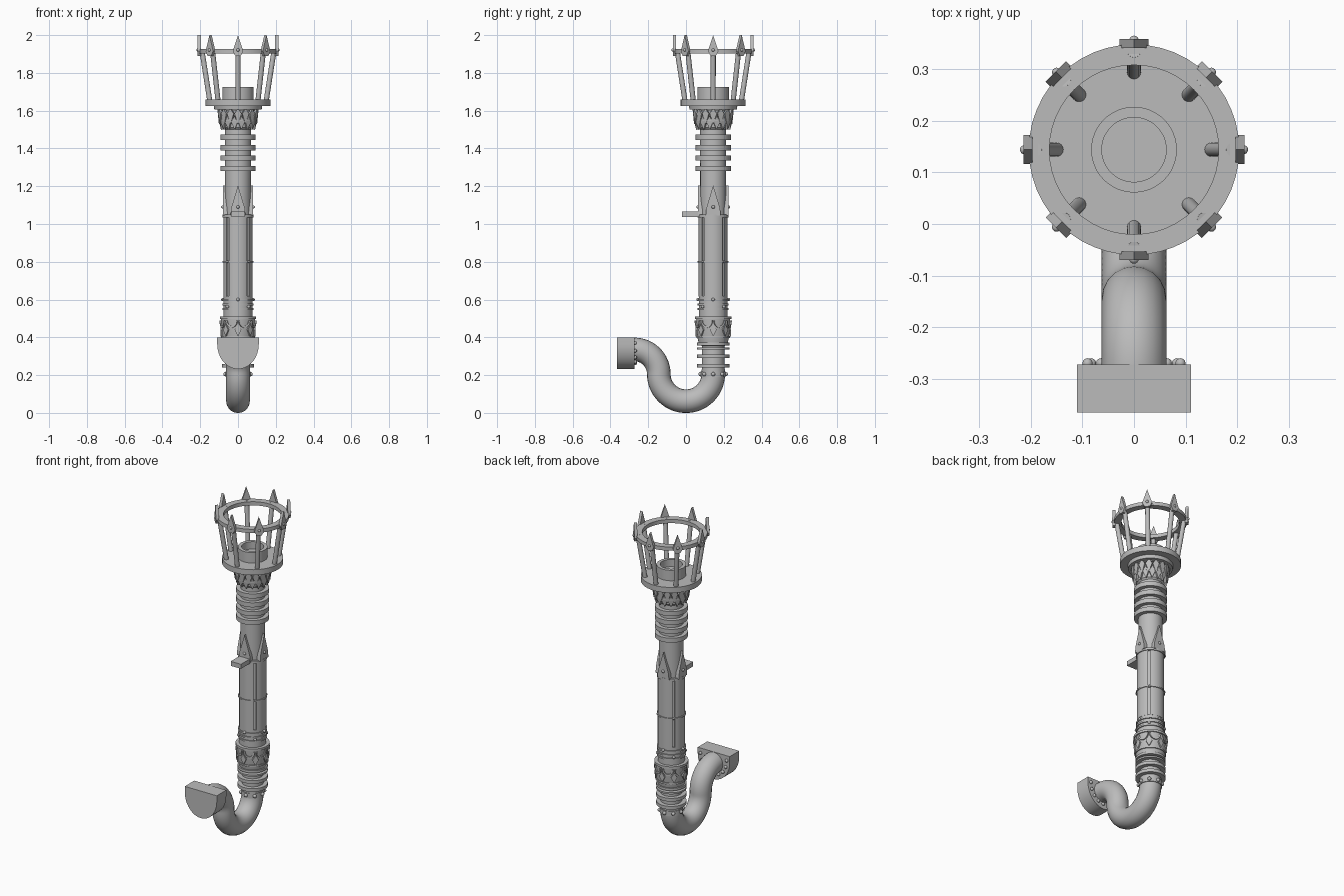
import bpy, bmesh
from math import sin, cos, pi, radians
from mathutils import Matrix, Vector

if "Cube" in bpy.data.objects:
    bpy.data.objects.remove(bpy.data.objects["Cube"])

AXIS = Vector((0, 0.144, 0))
FRONT = -pi / 2
iron = bpy.data.materials.new("grey_iron")
iron.use_nodes = True
GREY = (0.5, 0.5, 0.5, 1)
iron.diffuse_color = GREY
iron.node_tree.nodes["Principled BSDF"].inputs["Base Color"].default_value = GREY


def finish(name, bm):
    bmesh.ops.recalc_face_normals(bm, faces=bm.faces)
    mesh = bpy.data.meshes.new(name)
    bm.to_mesh(mesh)
    bm.free()
    mesh.materials.append(iron)
    mesh.shade_smooth()
    mesh.set_sharp_from_angle(angle=radians(35))
    obj = bpy.data.objects.new(name, mesh)
    bpy.context.collection.objects.link(obj)
    return obj


def lathe(name, profile, segments=48, closed=False):
    """Spin an (r, z) profile round the column axis."""
    bm = bmesh.new()
    pts = list(profile) + ([profile[0]] if closed else [])
    verts = [bm.verts.new(AXIS + Vector((r, 0, z))) for r, z in pts]
    edges = [bm.edges.new(p) for p in zip(verts, verts[1:])]
    bmesh.ops.spin(bm, geom=verts + edges, cent=AXIS, axis=(0, 0, 1),
                   angle=2 * pi, steps=segments, use_merge=False)
    bmesh.ops.remove_doubles(bm, verts=bm.verts, dist=1e-5)
    return finish(name, bm)


def hoops(name, radius, inner, spans):
    """Flat rings of one radius, one per (bottom, top) span."""
    for i, (a, b) in enumerate(spans):
        lathe(f"{name}_{i + 1}", [(inner, a), (radius, a), (radius, b), (inner, b)], closed=True)


def frame(angle, radius=0, z=0, tilt=0, centre=AXIS):
    """Local x = tangent, y = up, z = outward; tilt leans the top outward."""
    d = Vector((cos(angle), sin(angle), 0))
    t = Vector((-sin(angle), cos(angle), 0))
    rot = Matrix((t, Vector((0, 0, 1)), d)).transposed().to_4x4()
    return Matrix.Translation(centre + d * radius + Vector((0, 0, z))) @ rot @ Matrix.Rotation(tilt, 4, 'X')


def around(count, radius=0, z=0, tilt=0, phase=0.0):
    return [frame(FRONT + 2 * pi * (i + phase) / count, radius, z, tilt) for i in range(count)]


def prisms(name, outline, depth, frames):
    """Extrude a 2D outline along local z in every frame."""
    bm = bmesh.new()
    for m in frames:
        face = bm.faces.new([bm.verts.new(m @ Vector((x, y, 0))) for x, y in outline])
        ext = bmesh.ops.extrude_face_region(bm, geom=[face])
        push = m.to_3x3() @ Vector((0, 0, depth))
        for v in ext["geom"]:
            if isinstance(v, bmesh.types.BMVert):
                v.co += push
    return finish(name, bm)


def rivets(name, size, frames):
    bm = bmesh.new()
    for m in frames:
        bmesh.ops.create_uvsphere(bm, u_segments=12, v_segments=8, radius=size, matrix=m)
    return finish(name, bm)


def leaf(w, low, high, belly=0.0):
    """Pointed outline with its widest point at height belly."""
    return [(0, low), (w, belly), (0, high), (-w, belly)]


# S-shaped supply pipe
R1, R2 = 0.144, 0.13
path = [(R1, 0.23)]
path += [(R1 * cos(a), 0.206 - R1 * sin(a)) for a in [pi * i / 32 for i in range(33)]]
path += [(-R1 - R2 + R2 * cos(a), 0.206 + R2 * sin(a)) for a in [pi * i / 32 for i in range(1, 17)]]
path.append((-0.3, 0.206 + R2))
curve = bpy.data.curves.new("supply_pipe", 'CURVE')
curve.dimensions = '3D'
curve.bevel_depth = 0.0625
curve.bevel_resolution = 8
spline = curve.splines.new('POLY')
spline.points.add(len(path) - 1)
for p, (y, z) in zip(spline.points, path):
    p.co = (0, y, z, 1)
tmp = bpy.data.objects.new("pipe_path", curve)
bpy.context.collection.objects.link(tmp)
bpy.context.view_layer.update()
pipe_mesh = bpy.data.meshes.new_from_object(tmp.evaluated_get(bpy.context.evaluated_depsgraph_get()))
bpy.data.objects.remove(tmp)
bm = bmesh.new()
bm.from_mesh(pipe_mesh)
bpy.data.meshes.remove(pipe_mesh)
finish("supply_pipe", bm)

# Wall bracket: flat top, rounded bottom, rivets on its rear face
arc = [pi * i / 24 for i in range(25)]
outline = [(0.11, 0.4)] + [(0.11 * cos(a), 0.365 - 0.133 * sin(a)) for a in arc] + [(-0.11, 0.4)]
prisms("wall_bracket", outline, 0.093, [frame(FRONT, 0.272, centre=Vector())])
rivets("bracket_rivets", 0.01, [
    Matrix.Translation((0.09 * cos(a), -0.27, 0.37 - 0.108 * sin(a))) for a in arc[::3]])

# Column core, bottom to top
lathe("column_core", [
    (0, 0.19), (0.066, 0.19), (0.066, 0.22), (0.06, 0.22), (0.06, 0.355),
    (0.074, 0.36), (0.084, 0.4), (0.09, 0.5), (0.076, 0.51), (0.076, 0.62),
    (0.068, 0.62), (0.069, 1.5), (0.078, 1.51), (0.085, 1.6), (0, 1.6)])
hoops("lower_neck_ring", 0.085, 0.055, [(0.24, 0.26), (0.29, 0.31), (0.335, 0.345), (0.357, 0.372)])
hoops("drum_rim", 0.096, 0.07, [(0.497, 0.511)])
hoops("drum_base_rim", 0.089, 0.07, [(0.396, 0.406)])
hoops("shaft_ring", 0.082, 0.065, [(0.545, 0.555), (0.568, 0.578), (0.592, 0.602), (0.797, 0.805), (1.035, 1.05)])
hoops("upper_neck_ring", 0.093, 0.06, [(1.28 + 0.055 * i, 1.308 + 0.055 * i) for i in range(4)])
rivets("pipe_collar_rivets", 0.011, around(8, 0.067, 0.205))
rivets("shaft_rivets", 0.009, around(4, 0.08, 0.6) + around(4, 0.08, 0.562, phase=0.5))
rivets("mid_ring_rivets", 0.007, around(4, 0.078, 0.801, phase=0.5))

# Drum swags and studs
swag = [pi * i / 8 for i in range(9)]
band = [(0.033 * cos(a), -0.04 * sin(a)) for a in swag] + [(0.024 * cos(a), -0.03 * sin(a)) for a in swag[::-1]]
prisms("drum_swags", band, 0.012, around(8, 0.081, 0.49, phase=0.5))
prisms("drum_leaves", leaf(0.018, -0.035, 0.03), 0.008, around(8, 0.085, 0.44))

# Curved shaft panels, separated by grooves
wedge = [radians(-39 + 6.5 * i) for i in range(13)]
panel = [(0.077 * sin(a), 0.077 * cos(a)) for a in wedge] + [(0.06 * sin(a), 0.06 * cos(a)) for a in wedge[::-1]]
prisms("shaft_panels", panel, 0.42, [
    Matrix.Translation(AXIS + Vector((0, 0, 0.615))) @ Matrix.Rotation(i * pi / 2, 4, 'Z') for i in range(4)])

# Tall pointed collar plates and the front catch
prisms("collar_points", [(-0.04, 0), (0.04, 0), (0.036, 0.04), (0, 0.16), (-0.036, 0.04)],
       0.025, around(4, 0.055, 1.045))
rivets("collar_rivets", 0.009, around(4, 0.08, 1.09))
prisms("front_catch", [(-0.035, 0), (0.035, 0), (0.035, 0.028), (-0.035, 0.028)],
       0.1, [frame(FRONT, 0.065, 1.037)])

# Leafy crown under the brim
prisms("crown_upper_leaves", leaf(0.019, -0.045, 0.04, 0.01), 0.012, around(16, 0.094, 1.575, 0.1))
prisms("crown_lower_leaves", leaf(0.017, -0.04, 0.035), 0.012, around(16, 0.086, 1.54, 0.15, 0.5))
hoops("crown_band", 0.1, 0.07, [(1.545, 1.555), (1.6, 1.61)])

# Brim and burner cup
lathe("brim", [(0, 1.605), (0.125, 1.605), (0.128, 1.626), (0.172, 1.626), (0.172, 1.66), (0, 1.66)])
lathe("burner_cup", [(0.083, 1.65), (0.083, 1.725), (0.0625, 1.725), (0.0625, 1.68), (0, 1.68)])

# Basket: slanted bars, hoop and spear heads
bm = bmesh.new()
for low, high in zip(around(8, 0.149, 1.65), around(8, 0.192, 1.925)):
    a, b = low.translation, high.translation
    turn = (b - a).to_track_quat('Z', 'Y').to_matrix().to_4x4()
    bmesh.ops.create_cone(bm, cap_ends=True, segments=16, radius1=0.0135, radius2=0.0135,
                          depth=(b - a).length, matrix=Matrix.Translation((a + b) / 2) @ turn)
finish("basket_bars", bm)
hoops("basket_hoop", 0.204, 0.164, [(1.903, 1.926)])
prisms("spear_heads", [(-0.014, -0.02), (0.014, -0.02), (0.028, 0.005), (0, 0.09), (-0.028, 0.005)],
       0.017, around(8, 0.197, 1.91))
rivets("spear_rivets", 0.009, around(8, 0.212, 1.921))
